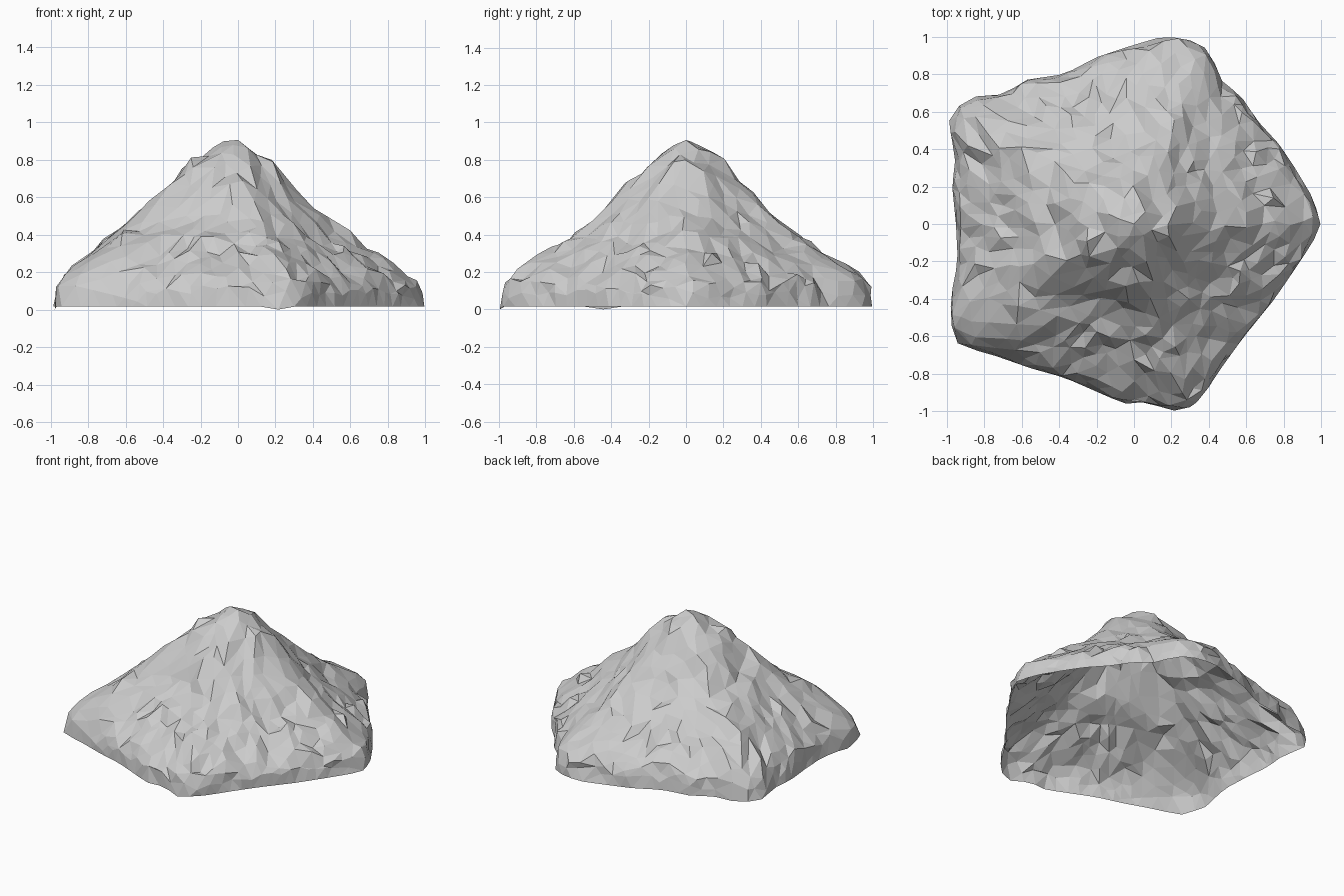
import bpy, math, random
from mathutils import Vector, noise
from mathutils.geometry import delaunay_2d_cdt

if "Cube" in bpy.data.objects:
    bpy.data.objects.remove(bpy.data.objects["Cube"])

random.seed(7)

# Footprint of the mound, counter-clockwise
outline = [(1, -.02), (.96, .13), (.84, .33), (.77, .43), (.66, .55), (.56, .7), (.48, .74), (.4, .93),
           (.28, .99), (.15, 1), (-.02, .95), (-.2, .89), (-.37, .8), (-.57, .77), (-.7, .69), (-.82, .69),
           (-.92, .65), (-1, .53), (-.95, .38), (-.97, .2), (-.95, 0), (-.94, -.2), (-.98, -.4), (-.97, -.6),
           (-.93, -.65), (-.75, -.7), (-.55, -.77), (-.37, -.82), (-.05, -.96), (.05, -.95), (.23, -1),
           (.32, -.97), (.4, -.87), (.45, -.79), (.58, -.61), (.75, -.4), (.9, -.18)]

# Slope from peak to ground: (surface distance, share of radius, height)
profile = [(0, 0, .905), (.1, .1, .86), (.2, .2, .79), (.28, .28, .71), (.4, .4, .56), (.5, .5, .475),
           (.6, .6, .405), (.8, .8, .265), (.94, .94, .18), (1, .985, .14), (1.14, 1, .015)]
RIM = profile[-1][0]


def footprint(a):
    """Point of the outline in direction a."""
    d = Vector((math.cos(a), math.sin(a)))
    for i, q in enumerate(outline):
        p, e = Vector(outline[i - 1]), Vector(q) - Vector(outline[i - 1])
        den = d.cross(e)
        if abs(den) < 1e-9:
            continue
        r, u = p.cross(e) / den, p.cross(d) / den
        if r > 0 and -1e-6 <= u <= 1 + 1e-6:
            return d * r
    return d


def slope(s):
    """Radius share and height at surface distance s."""
    for (s0, t0, z0), (s1, t1, z1) in zip(profile, profile[1:]):
        if s <= s1:
            f = (s - s0) / (s1 - s0)
            return t0 + f * (t1 - t0), z0 + f * (z1 - z0)
    return profile[-1][1:]


# Scatter points on the unrolled slope: an even rim, then spaced random points
rim_count = 74
flat = []
for i in range(rim_count):
    # rim points follow the outline corners
    a = math.tau * i / rim_count
    flat.append(Vector((RIM * math.cos(a), RIM * math.sin(a))))
flat.append(Vector((0, 0)))
for _ in range(9000):
    a, s = random.uniform(0, math.tau), (RIM - .05) * math.sqrt(random.random())
    p = Vector((s * math.cos(a), s * math.sin(a)))
    gap = random.uniform(.055, .085)
    if all((p - q).length > gap for q in flat):
        flat.append(p)
flat, _, faces, *_ = delaunay_2d_cdt(flat, [], [], 0, 1e-5)

# Lift the points to the rocky surface
verts = []
for p in flat:
    s, a = p.length, math.atan2(p.y, p.x)
    t, z = slope(s)
    edge = footprint(a)
    if s > RIM - .01:
        z = 0 if random.random() < .06 else .015
    elif s > .03:
        mid = max(0, math.sin(math.pi * min(1, t)))
        z += .07 * mid * max(0, -math.cos(a))              # fuller on the left
        z += .035 * noise.noise(Vector((p.x, p.y, 3)) * 4) * mid
        z += random.uniform(-.026, .026) * (.5 if t < .15 else 1)
        t = min(t + random.uniform(-.018, .012), 1)
    verts.append((edge.x * t, edge.y * t, max(z, 0)))

mesh = bpy.data.meshes.new("rock_mound")
mesh.from_pydata(verts, [], [tuple(f) for f in faces])
mesh.update()
rock = bpy.data.objects.new("rock_mound", mesh)
bpy.context.collection.objects.link(rock)
